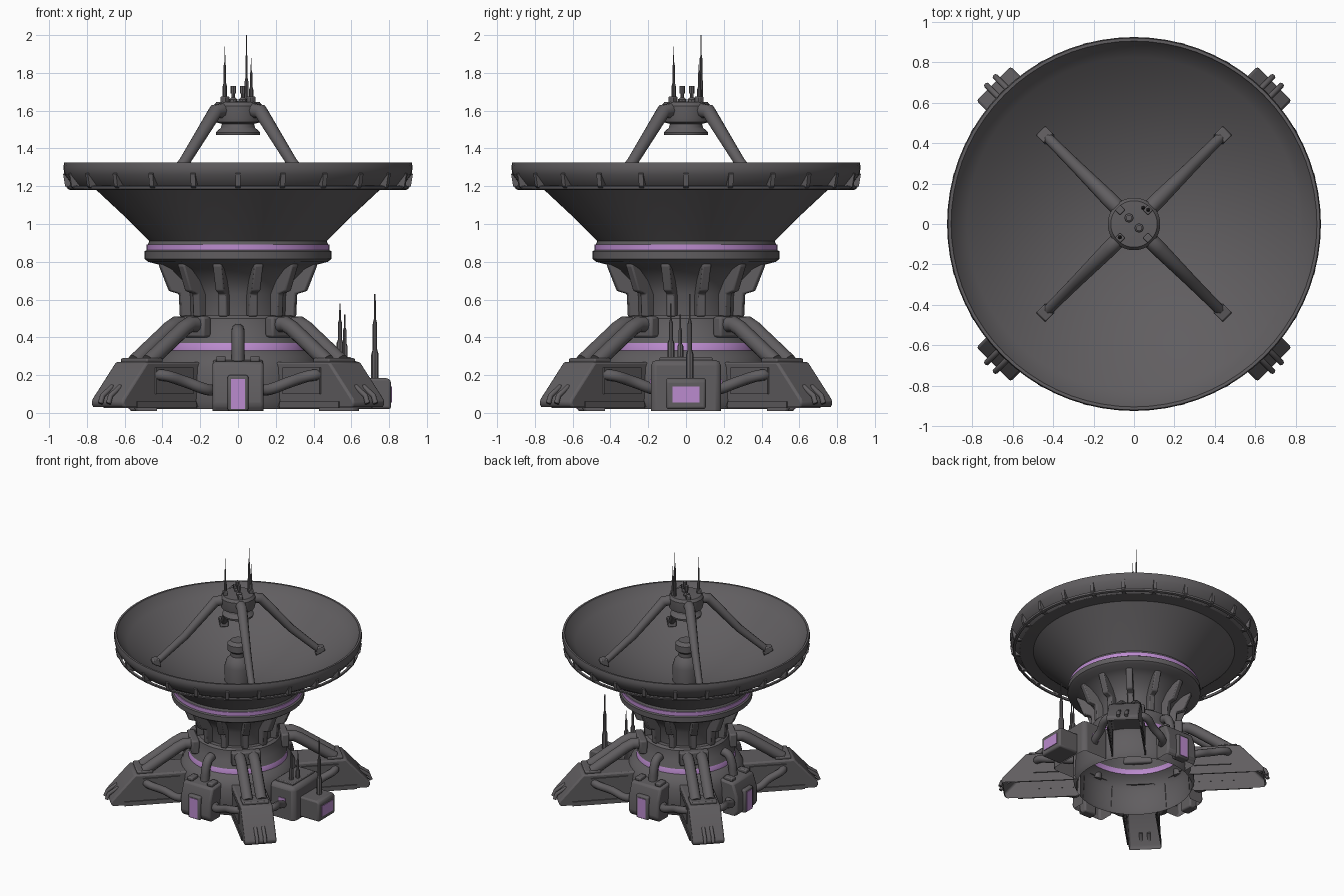
import bpy, bmesh, math

if "Cube" in bpy.data.objects:
    bpy.data.objects.remove(bpy.data.objects["Cube"])

def material(name, rgb):
    m = bpy.data.materials.new(name)
    m.diffuse_color = (*rgb, 1)
    m.use_nodes = True
    m.node_tree.nodes["Principled BSDF"].inputs["Base Color"].default_value = m.diffuse_color
    return m

GREY = material("dark grey", (0.118, 0.111, 0.117))
PURPLE = material("purple", (0.50, 0.26, 0.62))
TAU = math.tau
DIAG = [math.radians(45 + 90 * i) for i in range(4)]

def finish(name, bm, mat, rot=0, loc=(0, 0, 0), bevel=0, angle=32):
    bmesh.ops.remove_doubles(bm, verts=bm.verts, dist=1e-5)
    bmesh.ops.recalc_face_normals(bm, faces=bm.faces)
    me = bpy.data.meshes.new(name)
    bm.to_mesh(me)
    bm.free()
    for p in me.polygons:
        p.use_smooth = True
    me.set_sharp_from_angle(angle=math.radians(angle))
    me.materials.append(mat)
    ob = bpy.data.objects.new(name, me)
    bpy.context.collection.objects.link(ob)
    ob.rotation_euler = (0, 0, rot)
    ob.location = loc
    if bevel:
        b = ob.modifiers.new("bevel", "BEVEL")
        b.width, b.segments, b.limit_method = bevel, 2, "ANGLE"
    return ob

def lathe(name, pts, mat=GREY, segs=64, loc=(0, 0, 0), closed=False):
    """Spin a (radius, height) profile about z."""
    bm = bmesh.new()
    rings = [[bm.verts.new((max(r, 1e-6) * math.cos(TAU * i / segs),
                            max(r, 1e-6) * math.sin(TAU * i / segs), z))
              for i in range(segs)] for r, z in pts]
    if closed:
        rings.append(rings[0])
    for a, b in zip(rings, rings[1:]):
        for i in range(segs):
            j = (i + 1) % segs
            bm.faces.new((a[i], a[j], b[j], b[i]))
    return finish(name, bm, mat, loc=loc)

def prism(name, pts, width, mat=GREY, rot=0, bevel=0, y=0, is_open=False):
    """Extrude a (radial, height) outline across its width, turned about z.
    Open prisms lack their underside (first edge) and inner end (last edge)."""
    bm = bmesh.new()
    lo = [bm.verts.new((r, y - width / 2, z)) for r, z in pts]
    hi = [bm.verts.new((r, y + width / 2, z)) for r, z in pts]
    bm.faces.new(lo)
    bm.faces.new(hi[::-1])
    n = len(pts)
    for i in range(n):
        if is_open and i in (0, n - 1):
            continue
        j = (i + 1) % n
        bm.faces.new((lo[i], hi[i], hi[j], lo[j]))
    return finish(name, bm, mat, rot, bevel=bevel)

def block(name, x, y, z, mat=GREY, rot=0, bevel=0, is_open=False):
    pts = [(x[0], z[0]), (x[1], z[0]), (x[1], z[1]), (x[0], z[1])]
    return prism(name, pts, y[1] - y[0], mat, rot, bevel, (y[0] + y[1]) / 2, is_open)

def tube(name, pts, radius, rot=0, scales=None, smooth=True):
    cu = bpy.data.curves.new(name, "CURVE")
    cu.dimensions, cu.bevel_depth, cu.bevel_resolution = "3D", radius, 3
    cu.use_fill_caps, cu.resolution_u = True, 5
    sp = cu.splines.new("BEZIER")
    sp.bezier_points.add(len(pts) - 1)
    for i, (b, p) in enumerate(zip(sp.bezier_points, pts)):
        b.co = p
        b.handle_left_type = b.handle_right_type = "AUTO" if smooth else "VECTOR"
        b.radius = scales[i] if scales else 1
    cu.materials.append(GREY)
    ob = bpy.data.objects.new(name, cu)
    bpy.context.collection.objects.link(ob)
    ob.rotation_euler = (0, 0, rot)
    return ob

def antenna(name, x, y, z0, z1, r=0.014):
    h = z1 - z0
    lathe(name, [(0, z0), (r, z0), (r, z0 + .3 * h), (r * .6, z0 + .36 * h), (r * .6, z0 + .65 * h),
                 (r * .25, z0 + .72 * h), (r * .2, z1), (0, z1)], segs=8, loc=(x, y, 0))

# dish: paraboloid inside, lip, conical back
inner = [(0.9 * i / 12, 0.93 + 0.47 * (0.9 * i / 12) ** 2) for i in range(13)]
lathe("dish", inner + [(.905, 1.325), (.92, 1.325), (.925, 1.30), (.918, 1.26), (.87, 1.20), (.85, 1.185),
                       (.75, 1.18), (.60, 1.04), (.47, .91)], segs=72)
lathe("rim_hoop", [(.885, 1.18), (.902, 1.185), (.905, 1.20), (.89, 1.203)], closed=True, segs=72)
for i in range(24):
    prism("rim_rib", [(.84, 1.185), (.89, 1.18), (.915, 1.20), (.926, 1.265), (.91, 1.275)],
          .026, rot=TAU * i / 24)

# feed horn in the middle of the dish
lathe("feed_horn", [(.10, .93), (.10, 1.06), (.085, 1.11), (.055, 1.14), (.055, 1.17), (.08, 1.19),
                    (.08, 1.24), (.055, 1.265), (0, 1.265)], segs=24)

# collar under the dish with lit band, then flared neck
lathe("collar", [(.465, .92), (.478, .89), (.478, .865), (.495, .855), (.495, .815), (.475, .80),
                 (.42, .785), (.37, .76), (.31, .70), (.27, .63), (.265, .50)])
lathe("collar_light", [(.479, .862), (.484, .862), (.484, .892), (.476, .892)], PURPLE)
for i in range(12):
    prism("neck_rib", [(.26, .51), (.315, .51), (.32, .63), (.375, .645), (.43, .78), (.42, .81),
                       (.36, .81), (.26, .66)], .048, rot=math.radians(15 + 30 * i), bevel=.008)

# secondary reflector hub held above the dish
lathe("reflector_hub", [(0, 1.47), (.115, 1.47), (.118, 1.485), (.09, 1.51), (.085, 1.53), (.125, 1.54),
                        (.13, 1.56), (.13, 1.625), (.115, 1.645), (0, 1.65)], segs=32)
for a in DIAG:
    tube("reflector_strut", [(.12, 0, 1.60), (.17, 0, 1.595), (.40, 0, 1.33), (.63, 0, 1.12)], .036,
         rot=a, scales=[1.1, 1.1, .85, .7], smooth=False)
    prism("strut_foot", [(.585, 1.10), (.655, 1.135), (.65, 1.16), (.60, 1.17)], .065, rot=a, bevel=.006)
    block("hub_socket", (.08, .115), (-.018, .018), (1.62, 1.675), rot=a, bevel=.005)
for x, y, top in [(-.07, -.065, 1.94), (.045, .08, 2.0), (.07, .07, 1.88)]:
    antenna("hub_antenna", x, y, 1.64, top, .011)
for x, y in [(-.025, .03), (.025, -.02)]:
    lathe("hub_stub", [(.022, 1.64), (.022, 1.66), (.01, 1.67), (.01, 1.69), (.015, 1.69),
                       (.015, 1.73), (0, 1.73)], segs=8, loc=(x, y, 0))

# base drum: a shell open underneath, lit band coloured by height
drum = lathe("base_drum", [(0, .515), (.30, .515), (.32, .50), (.33, .42), (.365, .37), (.37, .33), (.41, .30),
                           (.44, .24), (.45, .06), (.43, .02)])
drum.data.materials.append(PURPLE)
for p in drum.data.polygons:
    if .335 < p.center.z < .365:
        p.material_index = 1

# four diagonal hollow legs with arms and toes
for a in DIAG:
    prism("leg", [(.41, .03), (.97, .03), (.985, .05), (.975, .075), (.80, .27), (.41, .27)],
          .24, rot=a, bevel=.012, is_open=True)
    block("arm_bracket", (.31, .37), (-.11, .11), (.40, .51), rot=a, bevel=.012)
    block("arm_anchor", (.66, .78), (-.10, .10), (.265, .29), rot=a, bevel=.008)
    for s in (-1, 1):
        y = sorted((s * .119, s * .128))
        block("leg_skirt", (.44, .88), y, (.025, .06), rot=a)
        block("leg_panel", (.46, .74), y, (.10, .24), rot=a)
        tube("arm_tube", [(.31, s * .052, .465), (.41, s * .052, .47), (.46, s * .052, .445),
                          (.72, s * .052, .27)], .042, rot=a, smooth=False)
        tube("toe", [(.91, s * .03, .14), (.985, s * .03, .09), (1.0, s * .03, .05)], .014, rot=a, smooth=False)

# service pods on three sides, hoses on all four
for k in range(4):
    a = k * math.pi / 2
    if k:
        prism("service_pod", [(.43, .01), (.54, .01), (.56, .04), (.555, .17), (.52, .27), (.41, .28)], .27,
              rot=a, bevel=.015, is_open=True)
        block("pod_spine", (.50, .575), (-.055, .055), (.01, .20), rot=a, bevel=.012)
        block("pod_light", (.57, .58), (-.036, .036), (.02, .18), PURPLE, rot=a)
        for s in (-.09, .09):
            block("pod_cap", (.42, .50), (s - .025, s + .025), (.27, .30), rot=a, bevel=.008)
        tube("pod_pipe", [(.43, 0, .27), (.415, 0, .37), (.385, 0, .425), (.34, 0, .44)], .034, rot=a)
    for s in (-1, 1):
        tube("hose", [(.48, s * .13, .12), (.53, s * .17, .125), (.56, s * .28, .165), (.60, s * .40, .20),
                      (.58, s * .43, .20)], .03, rot=a)

# equipment cabin on the right side
block("cabin", (.43, .64), (-.185, .185), (.01, .28), bevel=.03, is_open=True)
block("cabin_roof", (.44, .60), (-.14, .14), (.275, .295), bevel=.006)
prism("cabin_end", [(.63, .02), (.81, .02), (.81, .17), (.79, .185), (.63, .185)], .21, bevel=.02)
block("cabin_end_light", (.805, .815), (-.072, .072), (.055, .14), PURPLE)
for s in (-1, 1):
    block("cabin_side_light", (.50, .56), (s * .186 - .004, s * .186 + .004), (.13, .18), PURPLE)
antenna("cabin_antenna", .54, -.08, .28, .58, .018)
antenna("cabin_antenna", .565, -.03, .28, .52, .016)
antenna("cabin_antenna", .725, .02, .17, .63, .02)
